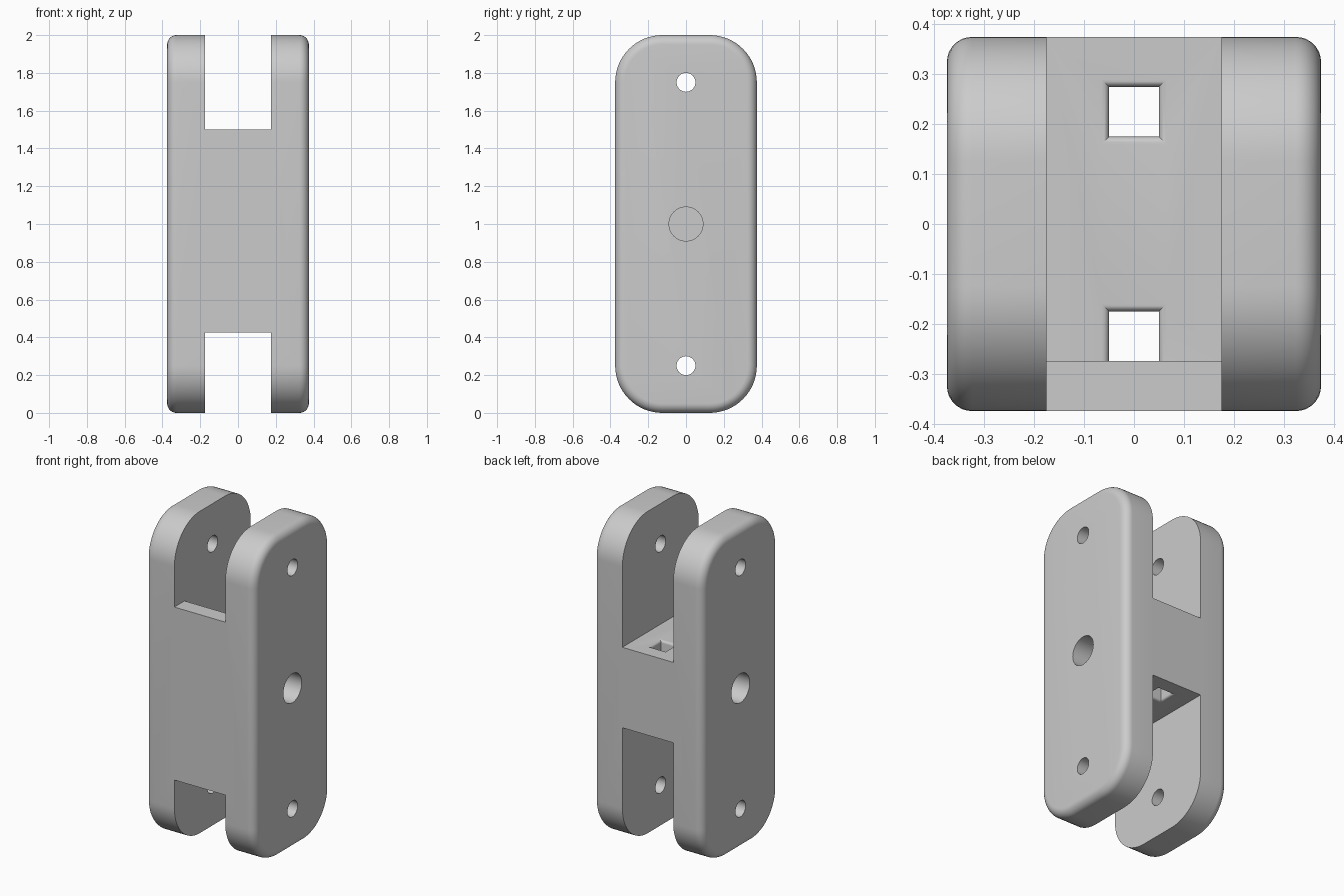
import bpy, bmesh
from math import sin, cos, pi, radians

cube = bpy.data.objects.get("Cube")
if cube:
    bpy.data.objects.remove(cube, do_unlink=True)

HALF, HEIGHT, SLOT, WALL = 0.375, 2.0, 0.175, -0.275
FLOORS = (0.75, 1.25)

grey = bpy.data.materials.new("plain grey")
grey.use_nodes = True
colour = (0.6, 0.6, 0.6, 1)
grey.diffuse_color = colour
grey.node_tree.nodes["Principled BSDF"].inputs["Base Color"].default_value = colour


def loft(name, rings):
    """Closed solid skinned through rings of matching points."""
    bm = bmesh.new()
    loops = [[bm.verts.new(p) for p in ring] for ring in rings]
    for a, b in zip(loops, loops[1:]):
        for i in range(len(a)):
            j = (i + 1) % len(a)
            bm.faces.new((a[i], a[j], b[j], b[i]))
    bm.faces.new(loops[0])
    bm.faces.new(loops[-1])
    bmesh.ops.recalc_face_normals(bm, faces=bm.faces)
    mesh = bpy.data.meshes.new(name)
    bm.to_mesh(mesh)
    bm.free()
    mesh.materials.append(grey)
    obj = bpy.data.objects.new(name, mesh)
    bpy.context.collection.objects.link(obj)
    return obj


def prism(name, outline, x0, x1):
    return loft(name, [[(x, y, z) for y, z in outline] for x in (x0, x1)])


def circle(radius, z, n=48):
    return [(radius * cos(2 * pi * i / n), z + radius * sin(2 * pi * i / n))
            for i in range(n)]


def rounded_outline(inset):
    """Side outline of the link, shrunk evenly by inset."""
    r, n, pts = 0.25, 16, []
    for k, (sy, sz) in enumerate(((1, 1), (-1, 1), (-1, -1), (1, -1))):
        cy, cz = sy * (HALF - r), HEIGHT / 2 + sz * (HEIGHT / 2 - r)
        for i in range(n + 1):
            t = (k + i / n) * pi / 2
            pts.append((cy + (r - inset) * cos(t), cz + (r - inset) * sin(t)))
    return pts


# Body with rounded outer rims
fillet, steps = 0.05, 8
half_rim = [(HALF - fillet + fillet * sin(a), fillet - fillet * cos(a))
            for a in (i * pi / 2 / steps for i in range(steps + 1))]
sections = [(-x, o) for x, o in reversed(half_rim)] + half_rim
link_body = loft("link_body", [[(x, y, z) for y, z in rounded_outline(o)]
                               for x, o in sections])

# Stepped fork slots, leaving a taller stop wall at the front
cutters = []
for name, end, lip, floor in (("upper_slot", 2.1, 1.5, FLOORS[1]),
                              ("lower_slot", -0.1, 0.425, FLOORS[0])):
    outline = [(-0.5, end), (-0.5, lip), (WALL, lip),
               (WALL, floor), (0.5, floor), (0.5, end)]
    cutters.append(prism(name, outline, -SLOT, SLOT))

# Pin holes through both forks
for name, z in (("upper_pin_hole", 1.75), ("lower_pin_hole", 0.25)):
    cutters.append(prism(name, circle(0.05, z), -0.5, 0.5))

# Blind middle sockets on both sides
for name, side in (("left_socket", 1), ("right_socket", -1)):
    cutters.append(prism(name, circle(0.09, 1.0), side * 0.175, side * 0.5))


# Square passages with softened mouths
def passage(name, y):
    r, half, n = 0.015, 0.05, 5
    mouth = [(r - r * cos(t), FLOORS[1] - r + r * sin(t))
             for t in (i * pi / 2 / n for i in range(n + 1))]
    mouth.append((r, FLOORS[1] + 0.03))
    levels = [(o, HEIGHT - z) for o, z in reversed(mouth)] + mouth
    rings = []
    for o, z in levels:
        w, back, front = half + o, y + half + o, max(y - half - o, WALL)
        rings.append([(-w, front, z), (w, front, z), (w, back, z), (-w, back, z)])
    return loft(name, rings)


cutters += [passage("front_passage", -0.225), passage("back_passage", 0.225)]

# Cut everything out of the body
bpy.context.view_layer.objects.active = link_body
for cutter in cutters:
    cutter.hide_render = True
    mod = link_body.modifiers.new(cutter.name, 'BOOLEAN')
    mod.operation = 'DIFFERENCE'
    mod.solver = 'EXACT'
    mod.object = cutter
    bpy.ops.object.modifier_apply(modifier=mod.name)
for cutter in cutters:
    bpy.data.objects.remove(cutter, do_unlink=True)

# Smooth the rounded surfaces and keep the sharp edges
bpy.ops.object.select_all(action='DESELECT')
link_body.select_set(True)
bpy.ops.object.shade_smooth_by_angle(angle=radians(30))
